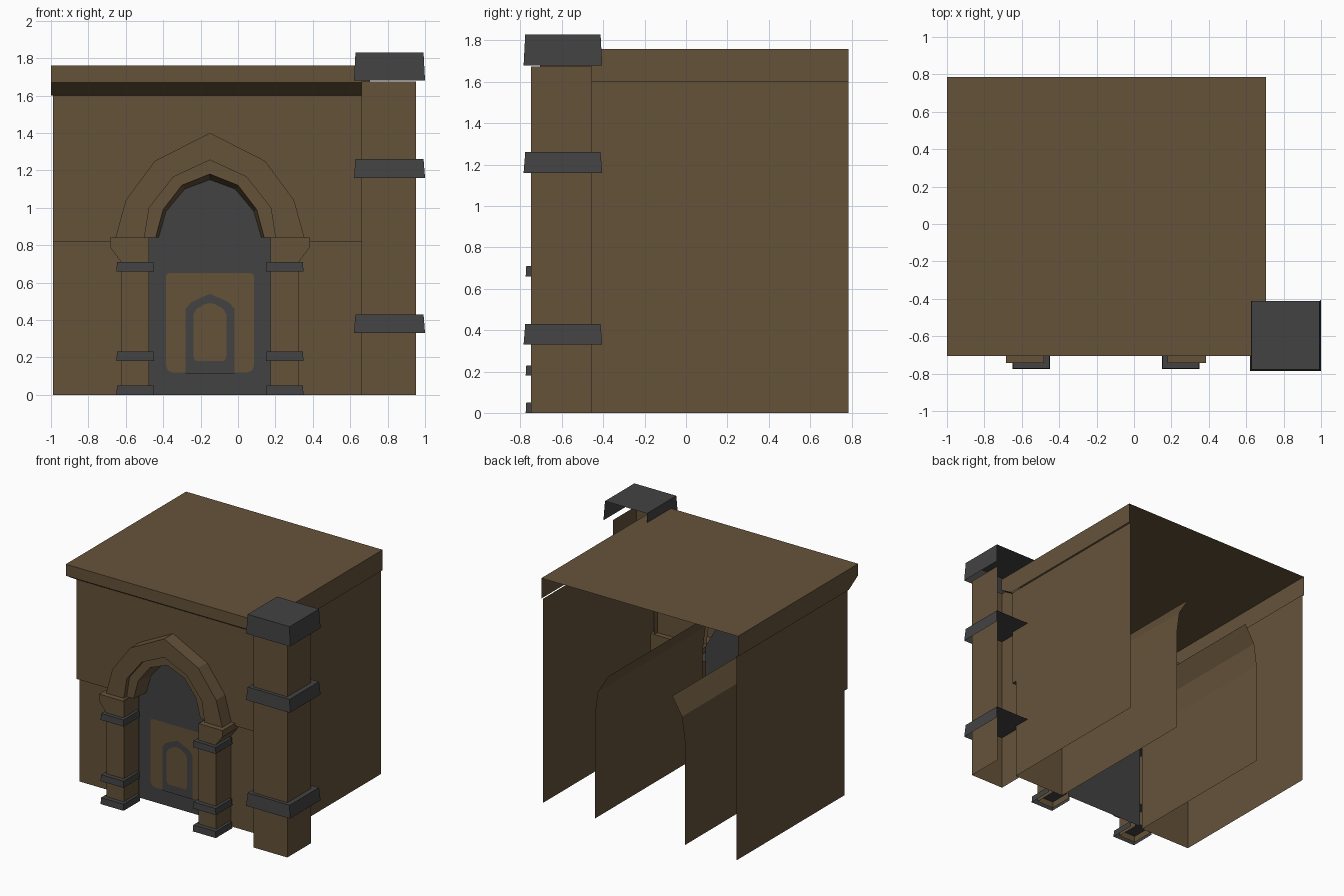
import bpy, bmesh

if "Cube" in bpy.data.objects:
    bpy.data.objects.remove(bpy.data.objects["Cube"])

def material(name, rgb):
    m = bpy.data.materials.new(name)
    m.diffuse_color = (*rgb, 1)
    m.use_nodes = True
    m.node_tree.nodes["Principled BSDF"].inputs["Base Color"].default_value = m.diffuse_color
    return m

STONE = material("brown_stone", (0.130, 0.086, 0.042))
IRON = material("dark_grey", (0.055, 0.055, 0.055))
CX = -0.15            # centre line of the doorway
BACK = 0.785
WALL_Y, LOW_Y = -0.59, -0.55
LEFT, RIGHT = -0.988, 0.693

def make(name, verts, faces, mat, recalc=True):
    bm = bmesh.new()
    vs = [bm.verts.new(v) for v in verts]
    for f in faces:
        bm.faces.new([vs[i] for i in f])
    if recalc:
        bmesh.ops.recalc_face_normals(bm, faces=bm.faces[:])
    me = bpy.data.meshes.new(name)
    bm.to_mesh(me)
    bm.free()
    me.materials.append(mat)
    ob = bpy.data.objects.new(name, me)
    bpy.context.collection.objects.link(ob)
    return ob

def open_box(name, x0, x1, y0, y1, z0, z1, mat, taper=0.0, top=True):
    """Box without back and bottom, optionally narrower at the top."""
    t = taper
    v = [(x0, y0, z0), (x1, y0, z0), (x1, y1, z0), (x0, y1, z0),
         (x0 + t, y0 + t, z1), (x1 - t, y0 + t, z1), (x1 - t, y1 - t, z1), (x0 + t, y1 - t, z1)]
    f = [(0, 1, 5, 4), (1, 2, 6, 5), (3, 0, 4, 7)]
    if top:
        f.append((4, 5, 6, 7))
    return make(name, v, f, mat)

def plate(name, pts, y, mat):
    """Flat front-facing polygon from x, z points, anticlockwise."""
    return make(name, [(x, y, z) for x, z in pts], [tuple(range(len(pts)))], mat, False)

def mirrored(half):
    """Full arch outline, right to left, from half-width/height points."""
    return [(CX + w, z) for w, z in half] + [(CX - w, z) for w, z in reversed(half) if w > 0]

# Roof slab with a sloped lip at the front, open at the back
prof = [(-0.705, 1.76), (-0.705, 1.67), (WALL_Y, 1.60), (BACK, 1.60), (BACK, 1.76)]
rv = [(x, y, z) for x in (-1, 0.705) for y, z in prof]
make("roof", rv, [(0, 1, 2, 3, 4), (5, 9, 8, 7, 6), (0, 5, 6, 1), (1, 6, 7, 2), (0, 4, 9, 5)], STONE)

# Side walls
side = [(LOW_Y, 0), (BACK, 0), (BACK, 1.60), (WALL_Y, 1.60), (WALL_Y, 0.82), (LOW_Y, 0.82)]
make("right_wall", [(RIGHT, y, z) for y, z in side], [range(6)], STONE, False)
make("left_wall", [(LEFT, y, z) for y, z in side], [range(5, -1, -1)], STONE, False)

# Front wall halves around the arched opening, and the passage behind
opening = [(0.39, 0.82), (0.365, 1.0), (0.28, 1.14)]
for s, edge, word in ((1, RIGHT, "right"), (-1, LEFT, "left")):
    jamb = CX + s * 0.39
    up = [(edge, 0.82), (edge, 1.60), (CX, 1.60), (CX, 1.24)]
    up += [(CX + s * w, z) for w, z in reversed(opening)]
    low = [(edge, 0), (edge, 0.82), (jamb, 0.82), (jamb, 0)]
    if s < 0:
        up.reverse()
        low.reverse()
    plate(word + "_upper_front_wall", up, WALL_Y, STONE)
    plate(word + "_lower_front_wall", low, LOW_Y, STONE)
    make(word + "_wall_ledge", [(jamb, WALL_Y, 0.82), (jamb, LOW_Y, 0.82),
                                (edge, LOW_Y, 0.82), (edge, WALL_Y, 0.82)], [range(4)], STONE, False)
    path = [(0.39, 0)] + opening
    pv = [(CX + s * w, y, z) for y in (LOW_Y, BACK) for w, z in path]
    make(word + "_passage_wall", pv, [(i, i + 1, i + 5, i + 4) for i in range(3)], STONE)

# Corner pillar with bands and cap
make("corner_pillar", [(x, y, z) for z in (0, 1.675) for x, y in
     ((0.66, LOW_Y), (0.66, -0.75), (0.953, -0.75), (0.953, -0.455))],
     [(i, i + 1, i + 5, i + 4) for i in range(3)], STONE, False)
for name, z0, z1 in (("pillar_lower_band", 0.33, 0.43), ("pillar_upper_band", 1.16, 1.26),
                     ("pillar_cap", 1.68, 1.83)):
    open_box(name, 0.62, 1.0, -0.785, -0.405, z0, z1, IRON, 0.008)

# Doorway columns, capitals and bands
for s, word in ((1, "right"), (-1, "left")):
    def span(a, b):
        return sorted((CX + s * a, CX + s * b))
    open_box(word + "_column", *span(0.325, 0.475), -0.737, LOW_Y, 0, 0.84, STONE, top=False)
    cap = [(0.33, 0.84), (0.535, 0.84), (0.535, 0.79), (0.475, 0.71), (0.33, 0.71)]
    cv = [(CX + s * w, y, z) for y in (-0.742, LOW_Y) for w, z in cap]
    make(word + "_capital", cv, [(0, 1, 2, 3, 4), (0, 1, 6, 5), (1, 2, 7, 6), (2, 3, 8, 7)], STONE)
    for name, z0, z1 in (("base", 0, 0.05), ("lower_band", 0.18, 0.23), ("upper_band", 0.66, 0.71)):
        open_box(word + "_column_" + name, *span(0.30, 0.50), -0.775, -0.57, z0, z1, IRON, 0.003)

# Stepped pointed arch: bridged outlines from the wall to the door
outer = mirrored([(0.505, 0.84), (0.45, 1.04), (0.295, 1.25), (0, 1.40)])
middle = mirrored([(0.35, 0.84), (0.325, 1.0), (0.195, 1.165), (0, 1.255)])
inner = mirrored([(0.29, 0.84), (0.25, 0.99), (0.15, 1.12), (0, 1.18)])
deep = mirrored([(0.275, 0.84), (0.235, 0.98), (0.135, 1.10), (0, 1.15)])
rings = [(outer, WALL_Y), (outer, -0.70), (middle, -0.70), (middle, -0.665), (inner, -0.665), (deep, -0.53)]
n = len(outer)
make("door_arch", [(x, y, z) for pts, y in rings for x, z in pts],
     [(r * n + i, r * n + i + 1, (r + 1) * n + i + 1, (r + 1) * n + i)
      for r in range(len(rings) - 1) for i in range(n - 1)], STONE)

# Door with layered flat panels
plate("door", mirrored([(0.35, 0), (0.35, 0.86), (0.26, 1.02), (0.15, 1.13), (0, 1.18)]), -0.528, IRON)
plate("door_panel", mirrored([(0.13, 0.12), (0.20, 0.12), (0.225, 0.13), (0.235, 0.155),
                              (0.235, 0.64), (0.22, 0.65)]), -0.533, STONE)
plate("door_arched_frame", mirrored([(0.13, 0.115), (0.13, 0.46), (0.10, 0.495), (0, 0.54)]), -0.538, IRON)
plate("door_arched_panel", mirrored([(0.075, 0.18), (0.088, 0.20), (0.088, 0.43), (0.07, 0.46),
                                     (0.025, 0.485), (0, 0.49)]), -0.543, STONE)
